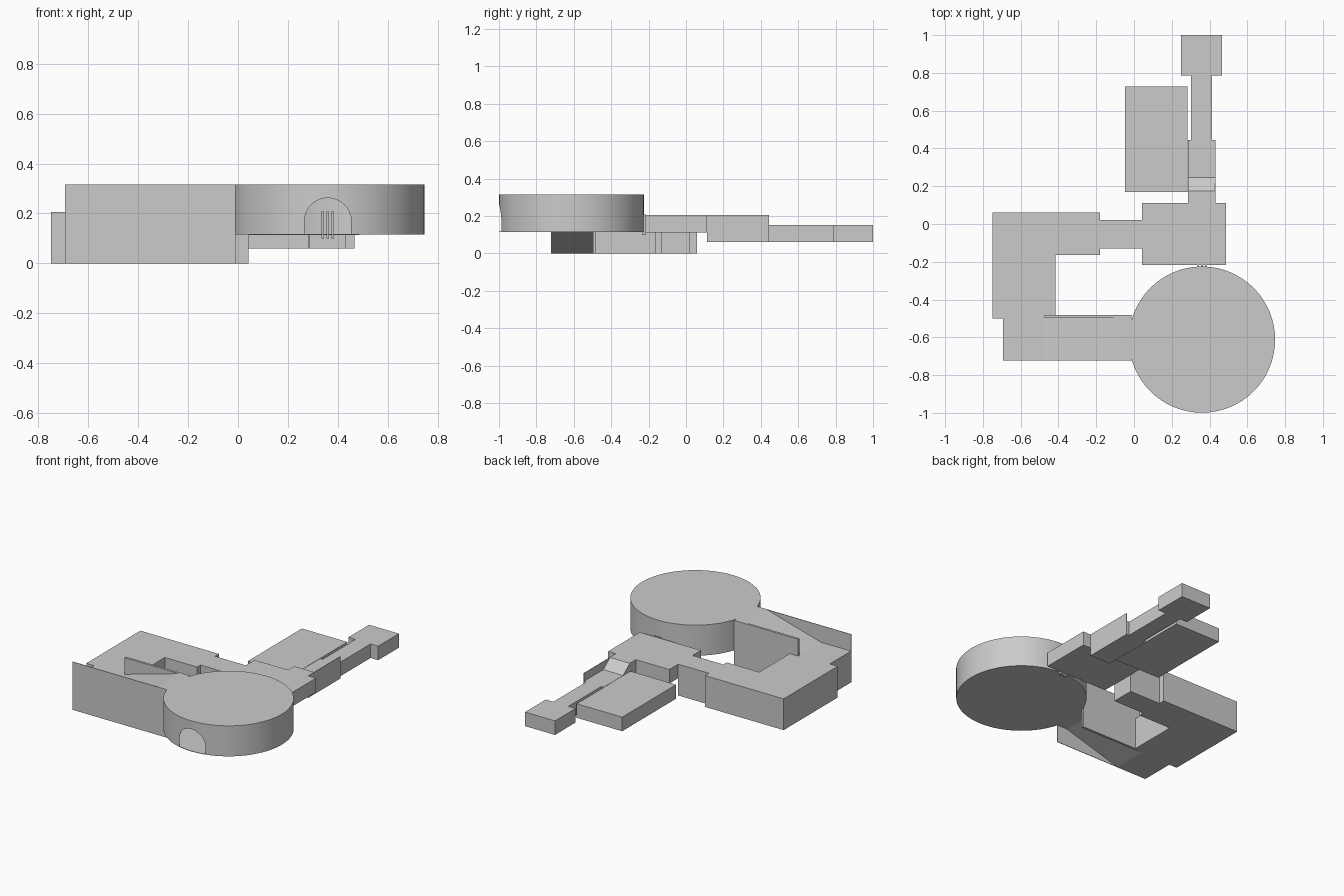
import bpy, math
from mathutils import Vector

if "Cube" in bpy.data.objects:
    bpy.data.objects.remove(bpy.data.objects["Cube"])


def prism(name, pts, lo, hi, axis='z'):
    """Extrude a 2D outline along an axis (x: pts are y,z; y: pts are x,z; z: pts are x,y)."""
    def at(p, t):
        return {'x': (t, p[0], p[1]), 'y': (p[0], t, p[1]), 'z': (p[0], p[1], t)}[axis]
    n = len(pts)
    verts = [at(p, lo) for p in pts] + [at(p, hi) for p in pts]
    faces = [tuple(range(n))[::-1], tuple(range(n, 2 * n))]
    faces += [(i, (i + 1) % n, (i + 1) % n + n, i + n) for i in range(n)]
    # flip the winding when the outline runs the other way
    area = sum(pts[i][0] * pts[(i + 1) % n][1] - pts[(i + 1) % n][0] * pts[i][1] for i in range(n))
    if (area < 0) != (axis == 'y'):
        faces = [f[::-1] for f in faces]
    me = bpy.data.meshes.new(name)
    me.from_pydata(verts, [], faces)
    ob = bpy.data.objects.new(name, me)
    bpy.context.collection.objects.link(ob)
    return ob


def box(name, x0, x1, y0, y1, z0, z1):
    return prism(name, [(x0, y0), (x1, y0), (x1, y1), (x0, y1)], z0, z1)


# Lower west rooms with the linking passage
prism("west_rooms", [(-.75, .06), (-.75, -.5), (-.693, -.5), (-.693, -.72), (-.475, -.72),
                     (-.475, -.485), (-.415, -.485), (-.415, -.165), (-.18, -.165),
                     (-.18, -.13), (.043, -.13), (.043, .02), (-.18, .02), (-.18, .06)],
      0, .205)

# Sloped passage climbing to the round hall, between two full-height walls
prism("rising_passage", [(-.475, 0), (-.08, .115), (-.012, .115), (-.012, .315),
                         (-.08, .315), (-.475, .205)], -.719, -.495, 'y')
box("passage_front_wall", -.693, -.01, -.722, -.719, 0, .315)
box("passage_back_wall", -.475, -.012, -.497, -.482, 0, .315)

# Round hall: thin hollow drum with an arched doorway
C = Vector((.36, -.612, .215))
bpy.ops.mesh.primitive_cylinder_add(vertices=64, radius=.387, depth=.2, location=C)
hall = bpy.context.object
hall.name = "round_hall"
shell = hall.modifiers.new("shell", 'SOLIDIFY')
shell.thickness, shell.offset = .003, -1
arch = [(C.x - .094, .118), (C.x + .094, .118)]
arch += [(C.x + .094 * math.cos(math.pi * i / 16), .168 + .094 * math.sin(math.pi * i / 16))
         for i in range(17)]
cutter = prism("arch_cutter", arch, -1.1, -.9, 'y')
cutter.hide_render = True
cut = hall.modifiers.new("doorway", 'BOOLEAN')
cut.operation, cut.solver, cut.object = 'DIFFERENCE', 'EXACT', cutter
bpy.context.view_layer.objects.active = hall
for m in ("shell", "doorway"):
    bpy.ops.object.modifier_apply(modifier=m)
bpy.data.objects.remove(cutter)
bpy.ops.object.shade_smooth_by_angle(angle=math.radians(30))

# Gate bars between the round hall and the upper room
for i in range(3):
    x = .34 + .02 * i
    box(f"gate_bar_{i + 1}", x - .005, x + .005, -.236, -.215, .1, .208)

# Upper room
box("upper_room", .043, .487, -.217, .112, .113, .205)

# Descending passage with its tall side wall
prism("descending_passage", [(.112, .06), (.445, .06), (.445, .152), (.245, .152),
                             (.175, .205), (.112, .205)], .285, .428, 'x')
box("descending_side_wall", .428, .431, .112, .445, .06, .205)

# North rooms and corridor
box("north_room", -.047, .283, .17, .728, .06, .152)
box("north_corridor", .302, .412, .445, .785, .06, .152)
box("end_room", .25, .467, .785, 1.0, .06, .152)
